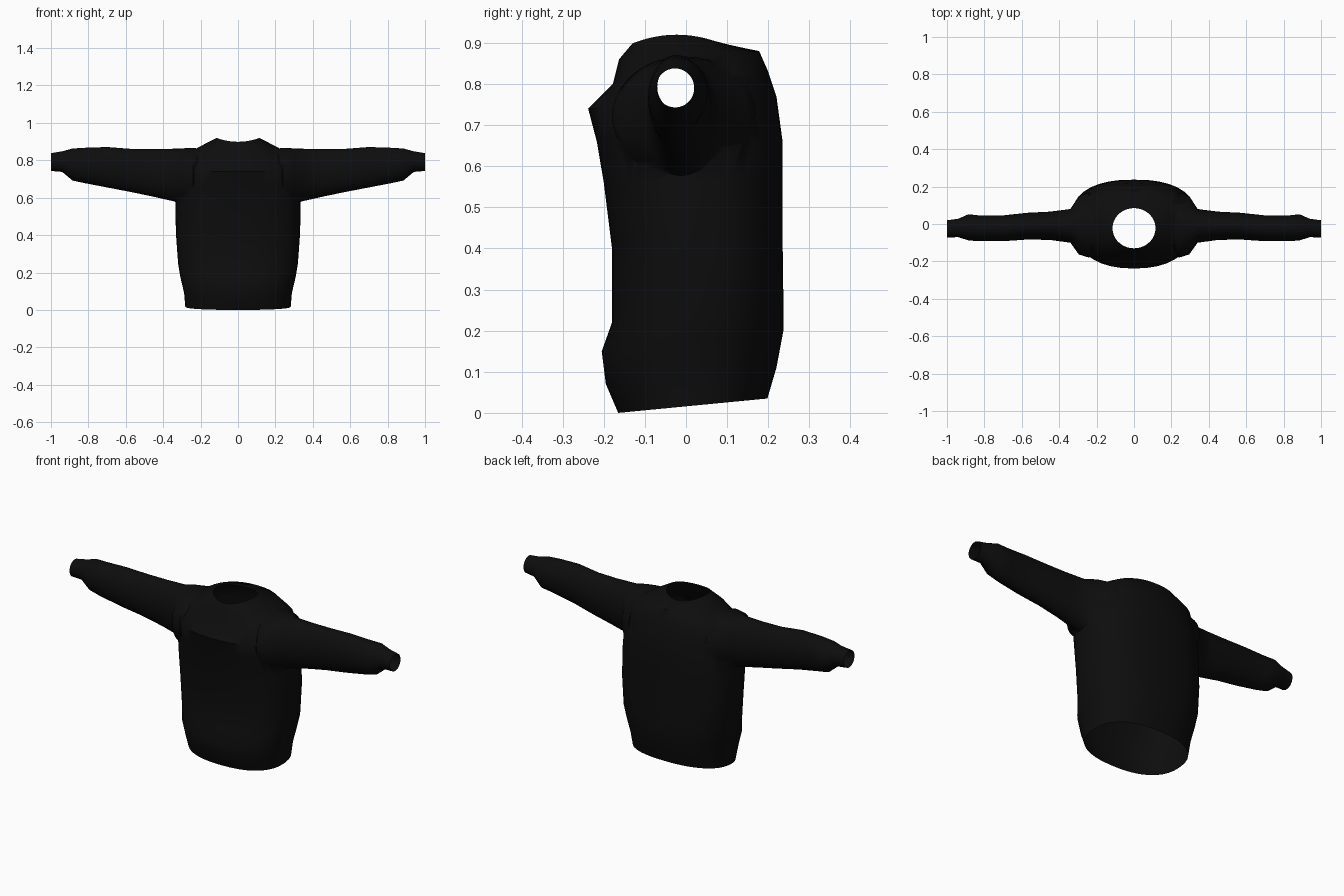
import bpy, bmesh, math

cube = bpy.data.objects.get("Cube")
if cube:
    bpy.data.objects.remove(cube, do_unlink=True)

SIDES = 36
BLACK = (0.004, 0.004, 0.004, 1)

fabric = bpy.data.materials.new("black fabric")
fabric.use_nodes = True
fabric.diffuse_color = BLACK
bsdf = fabric.node_tree.nodes["Principled BSDF"]
bsdf.inputs["Base Color"].default_value = BLACK
bsdf.inputs["Roughness"].default_value = 0.9


def power(v, e):
    return math.copysign(abs(v) ** e, v)


def loft(name, rings):
    """Join rings of points into a closed solid with one n-gon at each end."""
    bm = bmesh.new()
    loops = [[bm.verts.new(p) for p in ring] for ring in rings]
    for a, b in zip(loops, loops[1:]):
        for i in range(SIDES):
            j = (i + 1) % SIDES
            bm.faces.new((a[i], a[j], b[j], b[i]))
    bm.faces.new(loops[0])
    bm.faces.new(loops[-1])
    bmesh.ops.recalc_face_normals(bm, faces=bm.faces)
    mesh = bpy.data.meshes.new(name)
    bm.to_mesh(mesh)
    bm.free()
    mesh.materials.append(fabric)
    obj = bpy.data.objects.new(name, mesh)
    bpy.context.collection.objects.link(obj)
    return obj


def body_ring(z_front, z_back, half_width, y_front, y_back, squareness):
    points = []
    for i in range(SIDES):
        t = math.tau * i / SIDES
        c, s = power(math.cos(t), squareness), power(math.sin(t), squareness)
        f = (s + 1) / 2
        points.append((half_width * c, y_front + (y_back - y_front) * f,
                       z_front + (z_back - z_front) * f))
    return points


def sleeve_ring(side, x, z_top, z_bottom, y_front, y_back):
    points = []
    for i in range(SIDES):
        t = math.tau * i / SIDES
        points.append((side * x,
                       (y_front + y_back) / 2 + (y_back - y_front) / 2 * math.cos(t),
                       (z_top + z_bottom) / 2 + (z_top - z_bottom) / 2 * math.sin(t)))
    return points


# Torso, from hem to neckline
sweater = loft("sweater", [body_ring(*r) for r in (
    (0.00, 0.035, 0.282, -0.165, 0.198, 0.85),
    (0.07, 0.11, 0.288, -0.195, 0.22, 0.84),
    (0.15, 0.20, 0.308, -0.205, 0.237, 0.83),
    (0.22, 0.27, 0.32, -0.18, 0.237, 0.8),
    (0.40, 0.42, 0.332, -0.18, 0.235, 0.8),
    (0.56, 0.57, 0.335, -0.20, 0.235, 0.82),
    (0.66, 0.66, 0.332, -0.217, 0.235, 0.85),
    (0.74, 0.77, 0.32, -0.238, 0.22, 0.88),
    (0.80, 0.83, 0.30, -0.178, 0.20, 0.85),
    (0.86, 0.88, 0.21, -0.163, 0.178, 0.9),
    (0.899, 0.899, 0.115, -0.13, 0.085, 1.0),
)])

# Sleeves, from inside the shoulder to the cuff
SLEEVE = (
    (0.17, 0.855, 0.62, -0.11, 0.10),
    (0.24, 0.867, 0.575, -0.18, 0.17),
    (0.295, 0.864, 0.562, -0.163, 0.15),
    (0.34, 0.862, 0.58, -0.10, 0.08),
    (0.45, 0.86, 0.605, -0.085, 0.066),
    (0.57, 0.861, 0.63, -0.083, 0.06),
    (0.70, 0.871, 0.655, -0.092, 0.046),
    (0.82, 0.867, 0.678, -0.092, 0.045),
    (0.885, 0.863, 0.692, -0.088, 0.052),
    (0.94, 0.848, 0.738, -0.07, 0.028),
    (1.00, 0.838, 0.743, -0.073, 0.02),
)
for side in (-1, 1):
    sleeve = loft("sleeve", [sleeve_ring(side, *r) for r in SLEEVE])
    union = sweater.modifiers.new("join sleeve", "BOOLEAN")
    union.operation = "UNION"
    union.solver = "EXACT"
    union.object = sleeve
    bpy.context.view_layer.objects.active = sweater
    bpy.ops.object.modifier_apply(modifier=union.name)
    bpy.data.objects.remove(sleeve, do_unlink=True)

# Open the hem, neck and cuffs, then raise the collar at both sides
bm = bmesh.new()
bm.from_mesh(sweater.data)
caps = [f for f in bm.faces if len(f.verts) >= SIDES]
collar = {v for f in caps for v in f.verts if v.co.z > 0.89}
bmesh.ops.delete(bm, geom=caps, context="FACES_ONLY")
for v in collar:
    v.co.z += 0.021 * (v.co.x / 0.115) ** 2
bm.to_mesh(sweater.data)
bm.free()

bpy.ops.object.select_all(action="DESELECT")
sweater.select_set(True)
bpy.context.view_layer.objects.active = sweater
bpy.ops.object.shade_smooth_by_angle(angle=math.radians(50))
